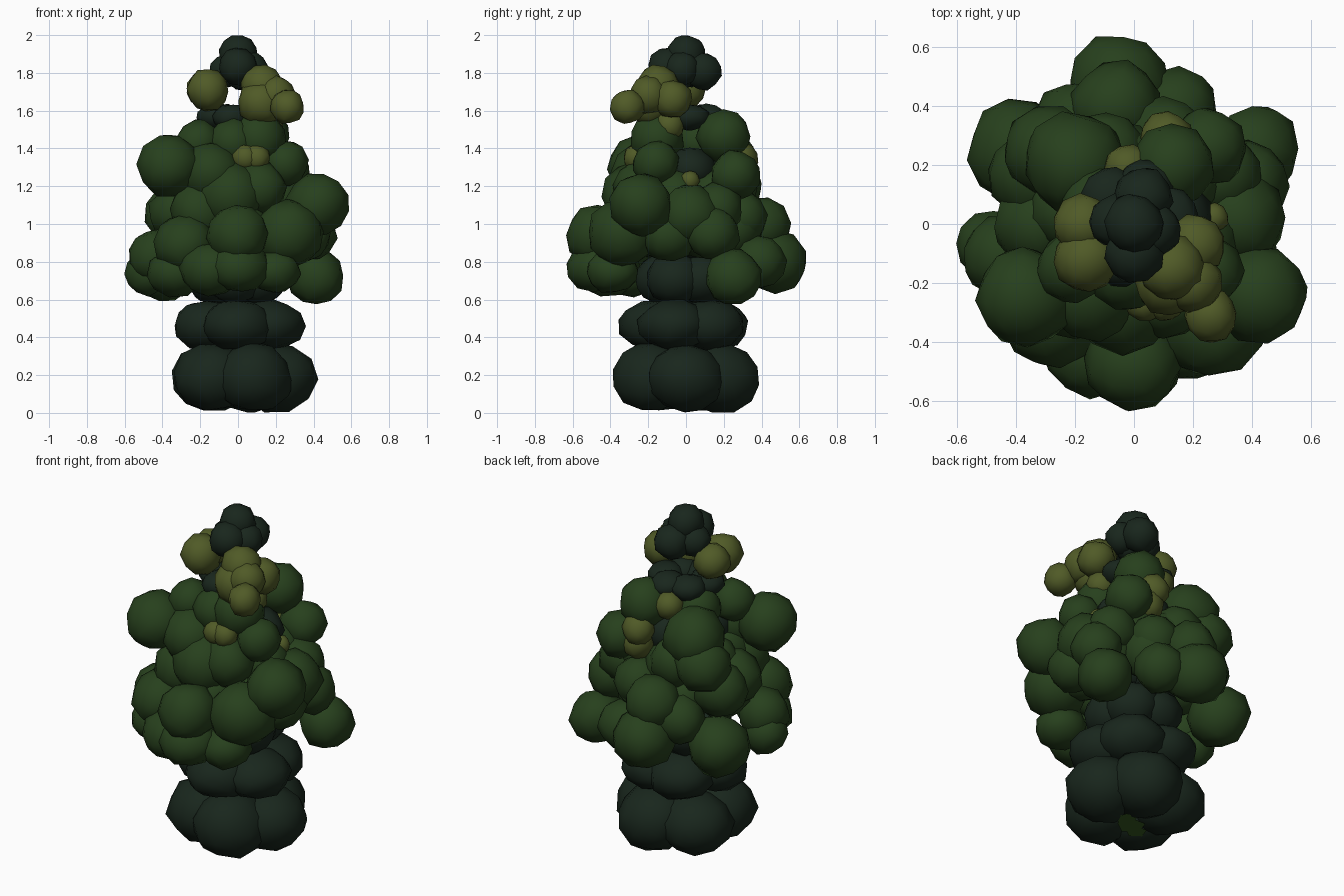
import bpy
import bmesh
import math
import random
from mathutils import Vector, Matrix

random.seed(7)

default_cube = bpy.data.objects.get("Cube")
if default_cube:
    bpy.data.objects.remove(default_cube, do_unlink=True)


def make_material(name, colour):
    material = bpy.data.materials.new(name)
    material.use_nodes = True
    material.diffuse_color = (*colour, 1)
    shader = material.node_tree.nodes["Principled BSDF"]
    shader.inputs["Base Color"].default_value = (*colour, 1)
    shader.inputs["Roughness"].default_value = 0.9
    return material


dark_green = make_material("dark green", (0.0095, 0.0195, 0.012))
leaf_green = make_material("leaf green", (0.020, 0.051, 0.012))
olive = make_material("olive", (0.080, 0.103, 0.020))
fresh_green = make_material("fresh green", (0.035, 0.10, 0.014))


def add_clump(bm, centre, radius, flatten=1.0):
    """One lumpy low-poly leaf ball, randomly turned."""
    made = bmesh.ops.create_icosphere(bm, subdivisions=2, radius=radius * 1.03)
    turn = Matrix.Rotation(random.uniform(0, math.tau), 3, Vector((1, random.random(), 1)))
    for vert in made["verts"]:
        spot = turn @ vert.co * random.uniform(0.94, 1.05)
        spot.z *= flatten
        vert.co = spot + Vector(centre)


def finish(name, bm, material):
    mesh = bpy.data.meshes.new(name)
    bm.to_mesh(mesh)
    bm.free()
    mesh.materials.append(material)
    part = bpy.data.objects.new(name, mesh)
    bpy.context.collection.objects.link(part)
    for face in mesh.polygons:
        face.use_smooth = True


def ring(name, material, count, spread, height, radius, flatten=1.0, start=0.0, shift=0.0):
    """A level ring of clumps round the middle."""
    bm = bmesh.new()
    for i in range(count):
        angle = start + math.tau * i / count
        centre = (shift + spread * math.cos(angle), spread * math.sin(angle), height)
        add_clump(bm, centre, radius, flatten)
    finish(name, bm, material)


def cluster(name, material, clumps, flatten=1.0):
    """Single clumps, each given as x, y, z and radius in hundredths."""
    bm = bmesh.new()
    for clump in clumps:
        x, y, z, radius = (value / 100 for value in clump)
        add_clump(bm, (x, y, z), radius, flatten)
    finish(name, bm, material)


# Stacked dark base and the dark heart that shows between the leaves
ring("base_lower_ring", dark_green, 5, 0.195, 0.185, 0.205, 0.88, 0.0, 0.02)
ring("base_upper_ring", dark_green, 5, 0.17, 0.465, 0.185, 0.72, -1.66, 0.01)
ring("heart_lower_ring", dark_green, 5, 0.12, 0.71, 0.15, 0.9, -0.5)
ring("heart_middle_ring", dark_green, 5, 0.11, 0.95, 0.15, 0.9, 0.4)
ring("heart_upper_ring", dark_green, 5, 0.13, 1.29, 0.13, 0.9, 0.2)
ring("neck_ring", dark_green, 6, 0.12, 1.565, 0.1, 0.7, 0.2)

# Leaf mass that closes the gaps behind the outer clumps
ring("inner_leaves_lower", leaf_green, 7, 0.27, 0.97, 0.15, 1.0, 0.3)
ring("inner_leaves_upper", leaf_green, 6, 0.21, 1.14, 0.15, 1.0, 0.8)

# Outer leaves, by side
cluster("front_low_leaves", leaf_green, [
    (-14, -42, 76, 17), (0, -47, 77, 16), (19, -39, 75, 14), (-33, -28, 74, 15),
], 0.82)
cluster("front_leaves", leaf_green, [
    (0, -47, 94, 16), (27, -34, 95, 18), (-28, -32, 89, 16), (-4, -26, 115, 18),
    (-20, -23, 107, 16), (11, -25, 119, 14),
])
cluster("left_leaves", leaf_green, [
    (42, -24, 110, 16.5), (41, 25, 72, 15), (35, 2, 105, 16), (38, 14, 95, 14),
    (29, 16, 108, 14), (35, -9, 94, 14),
])
cluster("right_leaves", leaf_green, [
    (-37, -25, 131, 16.5), (-44, -11, 83, 14), (-48, -7, 74, 12), (-39, 25, 76, 17),
    (-29, 25, 121, 15), (-34, 16, 105, 15), (-32, 0, 106, 15),
])
cluster("back_leaves", leaf_green, [
    (-5, 47, 80, 17), (-6, 40, 99, 15), (14, 39, 80, 14), (-20, 34, 90, 14),
    (10, 29, 103, 14),
])
cluster("upper_leaves", leaf_green, [
    (13, 20, 146, 14), (25, 26, 126, 13), (-20, 21, 134, 17), (-21, -15, 143, 12),
    (25, -16, 132, 12), (11, -15, 145, 14), (-3, -16, 143, 13), (-14, -23, 127, 16),
    (-10, 24, 118, 14), (-12, 6, 144, 13),
])

# Olive tufts near the top, with small ones lower down
cluster("olive_tufts", olive, [
    (-16, -12, 171, 11), (-17, 0, 171, 10), (13, -15, 173, 11), (12, -19, 164, 12),
    (26, -31, 162, 9), (21, -7, 166, 10), (20, -20, 168, 10),
])
cluster("small_olive_tufts", olive, [
    (4, -26, 135, 7), (10, -26, 135, 7), (11, 29, 134, 9), (13, 27, 125, 9),
    (-2, 19, 148, 8), (27, 2, 123, 5), (16, -9, 152, 8),
])

# Dark crown
cluster("crown", dark_green, [
    (0, 0, 190, 10), (0, -10, 183, 10), (3, 9, 181, 10), (-6, 1, 181, 9),
    (7, -2, 182, 9), (1, -2, 179, 8),
])

# Leaf scraps under the base, facing down
bm = bmesh.new()
for x, y, size in ((0.02, 0, 0.08), (0.09, 0.04, 0.06), (-0.04, -0.03, 0.06)):
    place = Matrix.Translation((x, y, 0.02 + size / 10)) @ Matrix.Rotation(math.pi, 4, "X")
    bmesh.ops.create_circle(bm, cap_ends=True, segments=5, radius=size, matrix=place)
finish("base_scraps", bm, fresh_green)
